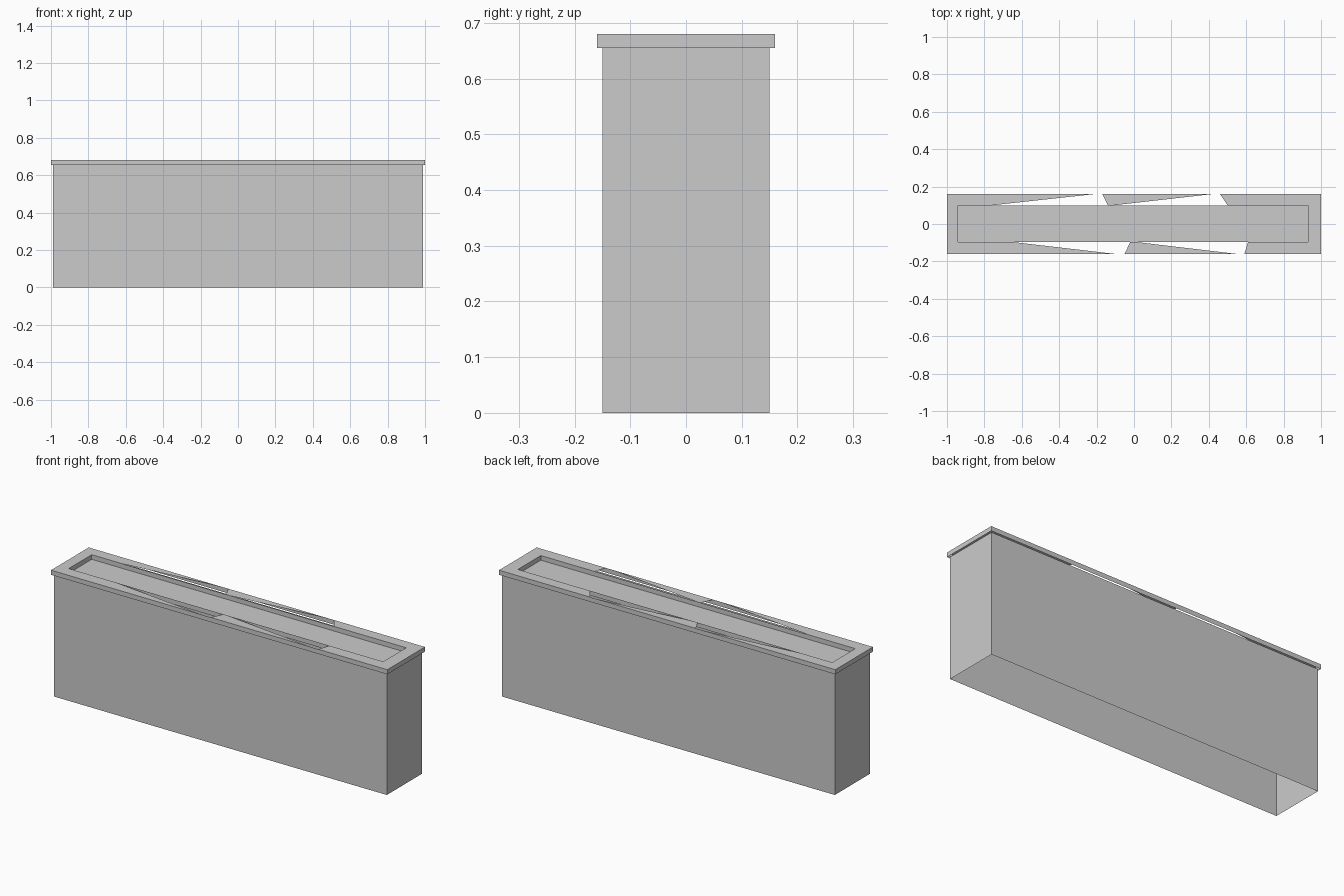
import bpy

cube = bpy.data.objects.get("Cube")
if cube:
    bpy.data.objects.remove(cube, do_unlink=True)

grey = bpy.data.materials.new("plain_grey")
grey.use_nodes = True
grey.diffuse_color = (0.6, 0.6, 0.6, 1)
grey.node_tree.nodes["Principled BSDF"].inputs["Base Color"].default_value = (0.6, 0.6, 0.6, 1)

LEDGE, TOP = 0.655, 0.68           # heights of rim bottom and rim top
X, Y = 1.0, 0.16                   # outer rim half sizes
IX0, IX1, IY0, IY1 = -0.94, 0.93, -0.095, 0.10   # recess bounds


def make(name, quads):
    """Object from a list of quads, each a list of points."""
    verts = [p for q in quads for p in q]
    faces, n = [], 0
    for q in quads:
        faces.append(range(n, n + len(q)))
        n += len(q)
    mesh = bpy.data.meshes.new(name)
    mesh.from_pydata(verts, [], [tuple(f) for f in faces])
    mesh.materials.append(grey)
    obj = bpy.data.objects.new(name, mesh)
    bpy.context.collection.objects.link(obj)
    return obj


def band(x0, x1, y0, y1, z0, z1, inward=False):
    """Four upright sides of a rectangle."""
    c = [(x0, y0), (x1, y0), (x1, y1), (x0, y1)]
    quads = []
    for a, b in zip(c, c[1:] + c[:1]):
        q = [(*a, z0), (*b, z0), (*b, z1), (*a, z1)]
        quads.append(q[::-1] if inward else q)
    return quads


def strip(inner, outer, gaps):
    """Long side of the rim top, split by tapered openings.
    Each gap is inner start, outer start, outer end, inner end."""
    quads, xi, xo = [], IX0, -X
    for a, p, q, b in gaps + [(IX1, X, X, IX1)]:
        f = [(xi, inner, TOP), (a, inner, TOP), (p, outer, TOP), (xo, outer, TOP)]
        quads.append(f if outer > inner else f[::-1])
        xi, xo = b, q
    return quads


# Body open at the bottom, with the recessed top panel
make("body_walls", band(-0.99, 0.99, -0.15, 0.15, 0, LEDGE))
make("recessed_panel", [[(IX0, IY0, LEDGE), (IX1, IY0, LEDGE),
                         (IX1, IY1, LEDGE), (IX0, IY1, LEDGE)]])

# Overhanging rim
make("rim_outer_edge", band(-X, X, -Y, Y, LEDGE, TOP))
make("rim_inner_edge", band(IX0, IX1, IY0, IY1, LEDGE, TOP, inward=True))
make("rim_top_back", strip(IY1, Y, [(-0.76, -0.21, -0.17, -0.14),
                                    (-0.11, 0.42, 0.46, 0.50)]))
make("rim_top_front", strip(IY0, -Y, [(-0.66, -0.10, -0.05, -0.02),
                                      (0.0, 0.55, 0.59, 0.61)]))
make("rim_top_ends", [
    [(-X, -Y, TOP), (IX0, IY0, TOP), (IX0, IY1, TOP), (-X, Y, TOP)],
    [(IX1, IY0, TOP), (X, -Y, TOP), (X, Y, TOP), (IX1, IY1, TOP)]])
